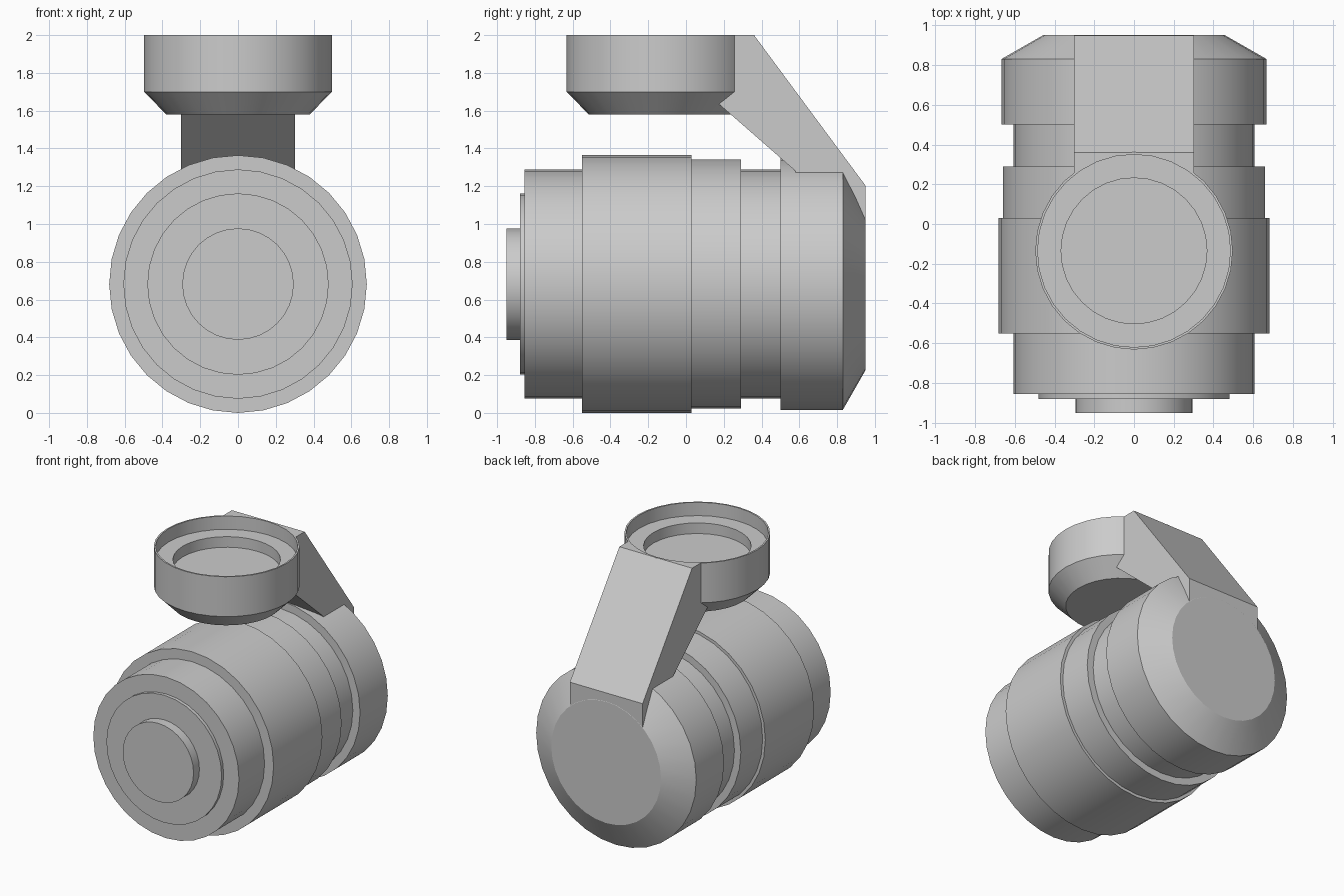
import bpy, bmesh
from math import pi, radians
from mathutils import Matrix

cube = bpy.data.objects.get("Cube")
if cube:
    bpy.data.objects.remove(cube)

grey = bpy.data.materials.new("plain grey")
grey.use_nodes = True
grey.diffuse_color = (0.6, 0.6, 0.6, 1)
grey.node_tree.nodes["Principled BSDF"].inputs["Base Color"].default_value = (0.6, 0.6, 0.6, 1)


def finish(name, bm, smooth=True):
    """Turn a bmesh into a named grey object."""
    bmesh.ops.recalc_face_normals(bm, faces=bm.faces[:])
    mesh = bpy.data.meshes.new(name)
    bm.to_mesh(mesh)
    bm.free()
    obj = bpy.data.objects.new(name, mesh)
    bpy.context.collection.objects.link(obj)
    mesh.materials.append(grey)
    if smooth:
        bpy.ops.object.select_all(action='DESELECT')
        obj.select_set(True)
        bpy.context.view_layer.objects.active = obj
        bpy.ops.object.shade_smooth_by_angle(angle=radians(25))
    return obj


def lathe(name, profile, matrix, steps=32):
    """Spin a (radius, height) outline around z, then place it."""
    bm = bmesh.new()
    verts = [bm.verts.new((r, 0, h)) for r, h in profile]
    edges = [bm.edges.new(pair) for pair in zip(verts, verts[1:])]
    bmesh.ops.spin(bm, geom=verts + edges, cent=(0, 0, 0), axis=(0, 0, 1),
                   angle=2 * pi, steps=steps)
    bmesh.ops.remove_doubles(bm, verts=bm.verts[:], dist=0.0005)
    bm.transform(matrix)
    return finish(name, bm)


# Stepped barrel lying along y: front cap, collars, groove and bevelled rear
bands = [(0.295, -0.95, -0.88), (0.48, -0.88, -0.855), (0.607, -0.855, -0.55),
         (0.682, -0.55, 0.03), (0.66, 0.03, 0.29), (0.607, 0.29, 0.50),
         (0.667, 0.50, 0.83)]
outline = [(0, -0.95)]
for radius, start, end in bands:
    outline += [(radius, start), (radius, end)]
outline += [(0.457, 0.95), (0, 0.95)]
lathe("barrel", outline,
      Matrix.Translation((0, 0, 0.682)) @ Matrix.Rotation(-pi / 2, 4, 'X'))

# Open cup with a thin rim, an inner ledge and a round well
cup_place = Matrix.Translation((0, -0.135, 0))
lathe("cup", [(0, 1.58), (0.38, 1.58), (0.497, 1.70), (0.497, 2.0), (0.485, 2.0),
              (0.485, 1.9), (0.367, 1.9), (0.367, 1.82), (0, 1.82)], cup_place)

# Slanted arm from the rear of the barrel to the cup
side = [(0.1, 1.70), (0.1, 2.0), (0.36, 2.0), (0.949, 1.205), (0.949, 1.02),
        (0.62, 1.02), (0.58, 1.28)]
bm = bmesh.new()
face = bm.faces.new([bm.verts.new((-0.303, y, z)) for y, z in side])
moved = bmesh.ops.extrude_face_region(bm, geom=[face])["geom"]
bmesh.ops.translate(bm, vec=(0.606, 0, 0),
                    verts=[v for v in moved if isinstance(v, bmesh.types.BMVert)])
arm = finish("arm", bm, smooth=False)

# Hidden cutter keeps the arm out of the cup opening
cutter = lathe("arm_cutter", [(0, 1.75), (0.491, 1.75), (0.491, 2.2), (0, 2.2)], cup_place)
cutter.hide_render = True
cutter.hide_set(True)
cut = arm.modifiers.new("cup opening", 'BOOLEAN')
cut.operation = 'DIFFERENCE'
cut.solver = 'EXACT'
cut.object = cutter
